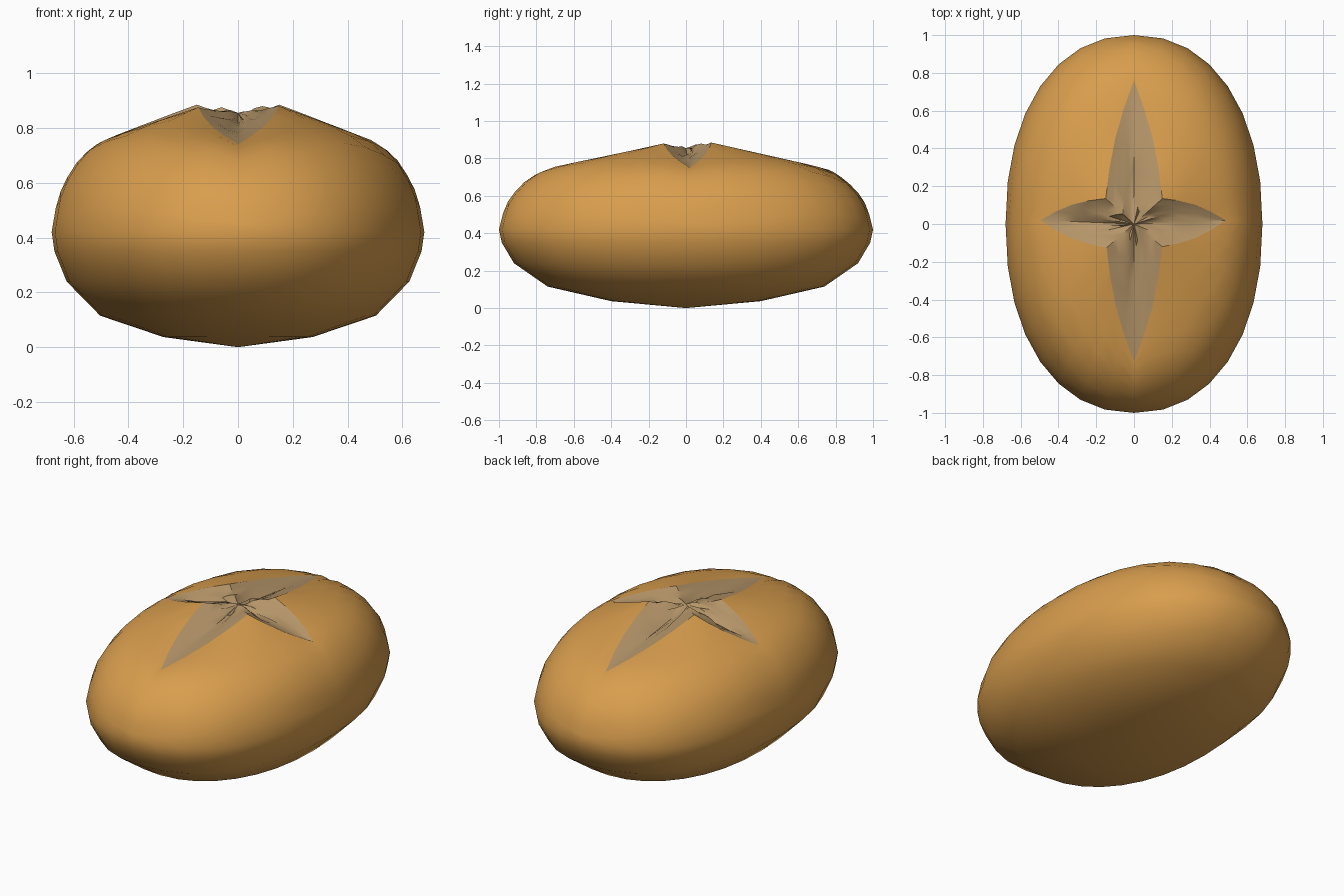
import bpy, bmesh, math, random
from mathutils import Vector

if "Cube" in bpy.data.objects:
    bpy.data.objects.remove(bpy.data.objects["Cube"])

random.seed(4)
SEG = 4                      # segments per star edge
EXP = 2.2                    # superellipse exponent of the plan outline
AX, AY = 0.68, 1.0


def material(name, col):
    m = bpy.data.materials.new(name)
    m.diffuse_color = (*col, 1)
    m.use_nodes = True
    m.node_tree.nodes["Principled BSDF"].inputs["Base Color"].default_value = m.diffuse_color
    return m


def lerp_table(table, v):
    for (a, za), (b, zb) in zip(table, table[1:]):
        if v <= b:
            return za + (zb - za) * (v - a) / (b - a)
    return table[-1][1]


def make_object(name, bm, mat):
    bmesh.ops.recalc_face_normals(bm, faces=bm.faces)
    me = bpy.data.meshes.new(name)
    bm.to_mesh(me)
    bm.free()
    ob = bpy.data.objects.new(name, me)
    bpy.context.collection.objects.link(ob)
    me.materials.append(mat)
    bpy.ops.object.select_all(action='DESELECT')
    ob.select_set(True)
    bpy.context.view_layer.objects.active = ob
    bpy.ops.object.shade_smooth_by_angle(angle=math.radians(40))
    return ob


def bridge(bm, a, b):
    n = len(a)
    for i in range(n):
        bm.faces.new((a[i], a[(i + 1) % n], b[(i + 1) % n], b[i]))


def fan(bm, ring, co):
    c = bm.verts.new(co)
    n = len(ring)
    for i in range(n):
        bm.faces.new((ring[i], ring[(i + 1) % n], c))


# height of the upper shell against normalised plan radius
UPPER = [(0, .885), (.2, .87), (.32, .85), (.45, .825), (.58, .795), (.7, .765),
         (.78, .735), (.86, .68), (.93, .605), (.97, .54), (1, .42)]
LOWER = [(.985, .35), (.92, .24), (.74, .115), (.4, .037)]


def rho(p):
    return (abs(p.x / AX) ** EXP + abs(p.y / AY) ** EXP) ** (1 / EXP)


# star shaped opening, tips and inner corners in turn (x, y, z)
star = [Vector(p) for p in [
    (.485, .02, .75), (.15, .135, .885), (0, .76, .74), (-.15, .135, .885),
    (-.495, .02, .75), (-.145, -.125, .875), (0, -.73, .74), (.15, -.12, .88)]]
edge = []
for i, a in enumerate(star):
    b = star[(i + 1) % 8]
    out = Vector((a.x + b.x, a.y + b.y, 0))
    side = Vector((b.y - a.y, a.x - b.x, 0)).normalized()
    if side.dot(out) < 0:
        side = -side
    for k in range(SEG):
        t = k / SEG
        edge.append(a.lerp(b, t) + side * .025 * math.sin(math.pi * t))

# plan outline at the widest level
n = len(edge)
outline = []
for i in range(n):
    u = math.tau * i / n
    c, s = math.cos(u), math.sin(u)
    outline.append(Vector((math.copysign(AX * abs(c) ** (2 / EXP), c),
                           math.copysign(AY * abs(s) ** (2 / EXP), s), 0)))

# skin: rings from the opening to the widest level, then to the underside
bm = bmesh.new()
rings = [[bm.verts.new(p) for p in edge]]
for s in (.12, .3, .5, .68, .82, .92, .97, 1):
    ring = []
    for e, o in zip(edge, outline):
        p = Vector((e.x, e.y, 0)).lerp(o, s)
        lift = e.z - lerp_table(UPPER, rho(e))
        p.z = lerp_table(UPPER, rho(p)) + lift * (1 - s) ** 3
        ring.append(bm.verts.new(p))
    rings.append(ring)
for r, z in LOWER:
    rings.append([bm.verts.new((o.x * r, o.y * r, z)) for o in outline])
for a, b in zip(rings, rings[1:]):
    bridge(bm, a, b)
fan(bm, rings[-1], (0, 0, 0))
make_object("skin", bm, material("golden brown", (.69, .34, .075)))

# flesh: lumpy filling of the opening
bm = bmesh.new()
mid = Vector((0, 0, .855))
rings = []
for t in (1, .8, .6, .4, .2):
    ring = []
    for e in edge:
        p = mid.lerp(e, t)
        if t < 1:
            p.z += random.uniform(-.018, .014) * (1.2 - t)
        ring.append(bm.verts.new(p))
    rings.append(ring)
for a, b in zip(rings, rings[1:]):
    bridge(bm, a, b)
fan(bm, rings[-1], mid)
for f in bm.faces:
    f.normal_update()
flesh = make_object("flesh", bm, material("pale tan", (.46, .30, .14)))
# open surface: make it face upward
if sum(f.normal.z for f in flesh.data.polygons) < 0:
    flesh.data.flip_normals()
